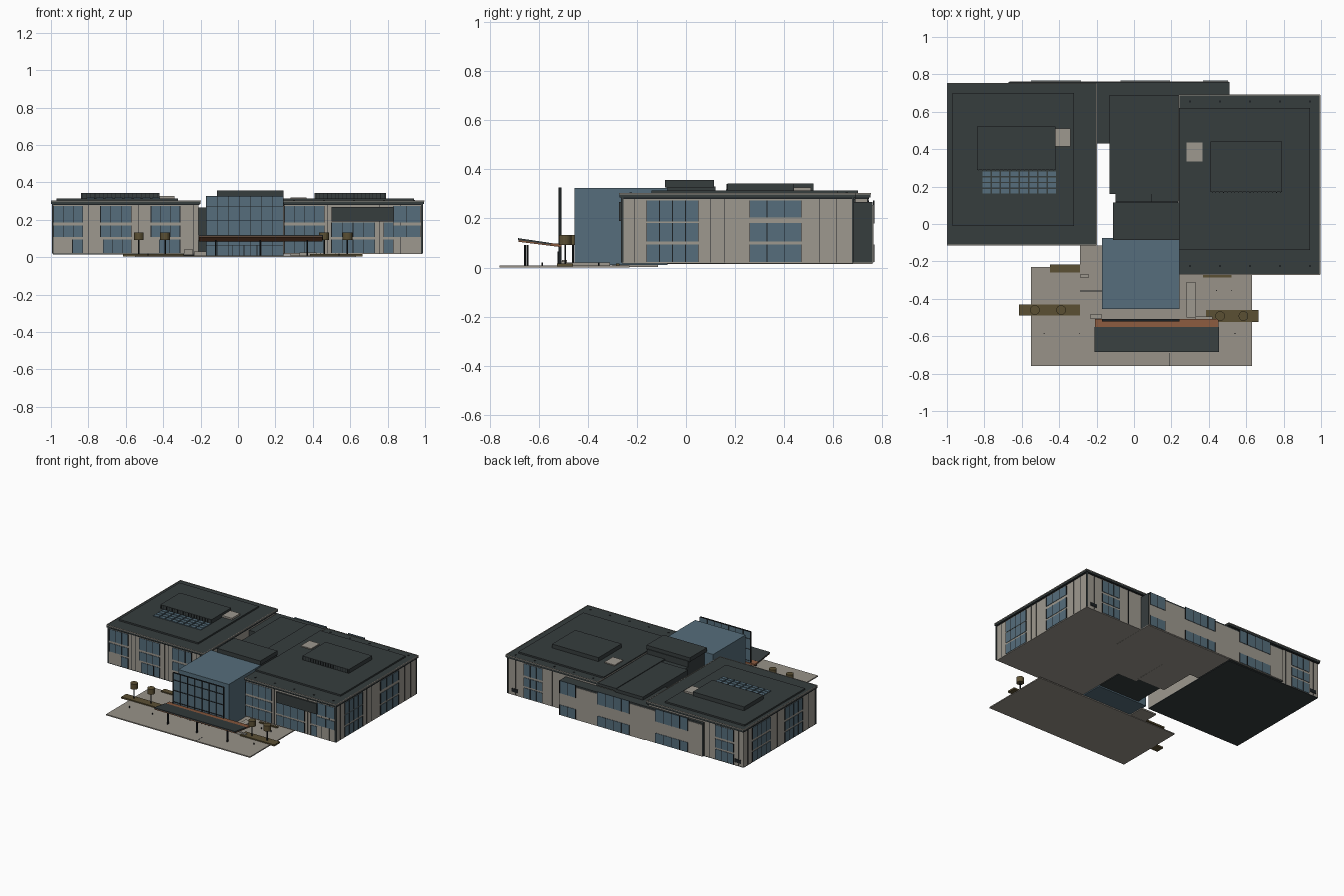
import bpy, bmesh, math

if "Cube" in bpy.data.objects:
    bpy.data.objects.remove(bpy.data.objects["Cube"])


def material(name, rgb):
    m = bpy.data.materials.new(name)
    m.diffuse_color = (*rgb, 1)
    m.use_nodes = True
    m.node_tree.nodes["Principled BSDF"].inputs["Base Color"].default_value = m.diffuse_color
    return m


DARK = material("dark_metal", (0.037, 0.047, 0.048))
STONE = material("warm_stone", (0.34, 0.315, 0.275))
PAVING = material("paving", (0.315, 0.29, 0.25))
GLASS = material("blue_glass", (0.092, 0.155, 0.2))
WOOD = material("copper_wood", (0.25, 0.1, 0.048))
OLIVE = material("olive_planting", (0.105, 0.08, 0.034))
LINE = material("black_frame", (0.012, 0.015, 0.017))


def finish(name, bm, mat):
    bmesh.ops.recalc_face_normals(bm, faces=bm.faces)
    me = bpy.data.meshes.new(name)
    bm.to_mesh(me)
    bm.free()
    me.materials.append(mat)
    ob = bpy.data.objects.new(name, me)
    bpy.context.collection.objects.link(ob)
    return ob


def boxes(name, mat, items):
    """One object made of boxes given as x0, x1, y0, y1, z0, z1."""
    bm = bmesh.new()
    for x0, x1, y0, y1, z0, z1 in items:
        vs = bmesh.ops.create_cube(bm, size=1)["verts"]
        for v in vs:
            v.co = (x0 + (v.co.x + .5) * (x1 - x0),
                    y0 + (v.co.y + .5) * (y1 - y0),
                    z0 + (v.co.z + .5) * (z1 - z0))
    return finish(name, bm, mat)


def prism(name, mat, profile, x0, x1):
    """Side profile in y, z stretched along x."""
    bm = bmesh.new()
    f = bm.faces.new([bm.verts.new((x0, y, z)) for y, z in profile])
    r = bmesh.ops.extrude_face_region(bm, geom=[f])
    for v in r["geom"]:
        if isinstance(v, bmesh.types.BMVert):
            v.co.x = x1
    return finish(name, bm, mat)


def cylinders(name, mat, items, sides=12):
    """One object made of upright cylinders given as x, y, radius, z0, z1."""
    bm = bmesh.new()
    for x, y, r, z0, z1 in items:
        vs = bmesh.ops.create_cone(bm, cap_ends=True, segments=sides, radius1=r,
                                   radius2=r, depth=z1 - z0)["verts"]
        bmesh.ops.translate(bm, verts=vs, vec=(x, y, (z0 + z1) / 2))
    ob = finish(name, bm, mat)
    return ob


def on_wall(axis, pos, out, a, b, z0, z1, t):
    lo, hi = sorted((pos - out * .002, pos + out * t))
    return (a, b, lo, hi, z0, z1) if axis == "y" else (lo, hi, a, b, z0, z1)


ROWS = ((.022, .094), (.107, .17), (.186, .273))


def facade(name, axis, pos, out, bays, joints=()):
    """Window bays (start, end, optional rows) with frames, plus cladding joints."""
    panes, bars = [], []
    for bay in bays:
        a, b = bay[:2]
        rows = bay[2] if len(bay) > 2 else ROWS
        for z0, z1 in rows:
            panes.append(on_wall(axis, pos, out, a, b, z0, z1, .003))
            n = max(1, round((b - a) / .06))
            for i in range(n + 1):
                c = a + (b - a) * i / n
                bars.append(on_wall(axis, pos, out, c - .0015, c + .0015, z0, z1, .005))
    for c in joints:
        bars.append(on_wall(axis, pos, out, c - .001, c + .001, .02, .285, .003))
    boxes(name + "_glass", GLASS, panes)
    boxes(name + "_frames", LINE, bars)


# Main wings: walls, floors, eaves and stepped roofs
boxes("left_wing_walls", STONE, [(-.99, -.21, -.1, .74, .02, .287)])
boxes("left_wing_floor", DARK, [(-.99, -.21, -.1, .74, .015, .02)])
boxes("right_wing_walls", STONE, [(.245, .985, -.26, .68, .016, .287),
                                  (.09, .25, .13, .68, .016, .275)])
for side, (x0, x1, y0, y1), (a0, a1, b0, b1) in (
        ("left", (-1, -.2, -.112, .752), (-.97, -.32, -.01, .7)),
        ("right", (.24, .995, -.27, .69), (.24, .94, -.14, .62))):
    boxes(side + "_wing_eaves", DARK, [(x0, x1, y0, y1, .285, .302)])
    boxes(side + "_raised_roof", DARK, [(a0, a1, b0, b1, .3, .313)])
    boxes(side + "_parapet_trim", STONE, [
        (x0, x1, y0 - .002, y0 + .002, .298, .304), (x0, x1, y1 - .002, y1 + .002, .298, .304),
        (x0 - .001, x0 + .003, y0, y1, .298, .304), (x1 - .003, x1 + .002, y0, y1, .298, .304)])
    # Shadow line below the eaves
    boxes(side + "_eaves_groove", LINE, [(x0 + .006, x1 - .006, y0 + .008, y1 - .006, .279, .286)])
boxes("link_roof", DARK, [(.09, .25, .12, .69, .275, .295)])

# Rooftop plant rooms with louvre fins
for side, (x0, x1, y0, y1) in (("left", (-.84, -.42, .29, .52)), ("right", (.41, .79, .17, .44))):
    boxes(side + "_plant_room", DARK, [(x0, x1, y0, y1, .31, .342)])
    fins = []
    for i in range(19):
        x = x0 + .008 + (x1 - x0 - .016) * i / 18
        fins.append((x - .0015, x + .0015, y0 - .004, y0, .315, .341))
    boxes(side + "_louvre_fins", LINE, fins)
boxes("roof_hatches", STONE, [(-.42, -.34, .415, .51, .31, .326), (.28, .365, .335, .435, .31, .32)])
boxes("skylights", GLASS, [(-.81 + i * .05, -.768 + i * .05, .163 + j * .031, .187 + j * .031, .312, .319)
                           for i in range(8) for j in range(4)])
boxes("roof_drains", LINE, [(x - .005, x + .005, y - .005, y + .005, .3, .305)
                            for x in (.3, .46, .62, .78, .94) for y in (-.225, .655)])

# Central and rear blocks
boxes("central_block", DARK, [(-.13, .1, .16, .69, .02, .29)])
boxes("rear_block", DARK, [(-.67, .51, .43, .76, .02, .267)])
boxes("rear_floor", STONE, [(-.2, .51, .43, .76, .015, .021), (-.13, .1, .16, .44, .015, .021)])
boxes("rear_cladding", STONE, [(-.665, .505, .755, .763, .02, .255)])
boxes("core_tower", DARK, [(-.1, .235, -.08, .12, .02, .33), (-.1, .235, .11, .17, .02, .285)])
boxes("core_roof", DARK, [(-.112, .243, -.085, .115, .326, .356)])

# Wall glazing
LOW, TOP, MID = ROWS
UP = (MID, TOP)
facade("left_front", "y", -.1, -1,
       [(-.985, -.83, UP), (-.885, -.83, (LOW,)), (-.735, -.57, UP), (-.72, -.57, (LOW,)),
        (-.465, -.31, UP), (-.42, -.31, (LOW,))], (-.8, -.77, -.53, -.5, -.27, -.24))
facade("right_front", "y", -.26, -1,
       [(.25, .46), (.5, .73, (LOW, (.107, .185))), (.78, .83, (LOW, (.107, .185))),
        (.83, .975, UP)], (.48, .755, .87, .93))
facade("right_side", "x", .985, 1,
       [(-.16, .05, (LOW, (.107, .182), (.188, .273))),
        (.26, .47, (LOW, (.107, .182), (.204, .273)))], (-.21, .155, .1, .545, .615))
facade("left_side", "x", -.99, -1, [(.43, .64), (.05, .26)], (.69, .345, -.02))
facade("rear", "y", .763, 1,
       [(a, b, (LOW, MID, (.18, .25))) for a, b in ((.37, .5), (-.07, .19), (-.55, -.285))],
       ())
facade("right_back", "y", .68, 1, [(.7, .85)], (.62, .92))
facade("left_back", "y", .74, 1, [(-.91, -.76)], (-.95, -.71))
boxes("front_sun_panel", DARK, [(.5, .835, -.272, -.255, .19, .268)])
boxes("corner_posts", DARK, [(.978, .99, -.265, -.255, .02, .29), (-.995, -.986, -.105, -.096, .02, .29),
                             (.978, .99, .676, .685, .02, .29)])
boxes("wall_vents", LINE, [(-.97, -.92, .74, .744, .04, .065), (.9, .95, .68, .684, .04, .065)])

# Entrance hall and the glazed screen before it
boxes("entrance_hall", GLASS, [(-.17, .243, -.455, -.075, .01, .324)])
boxes("entrance_screen", GLASS, [(-.17, .243, -.515, -.51, .01, .324)])
bars = [(-.17 + .413 * i / 7 - .0015, -.17 + .413 * i / 7 + .0015, -.52, -.508, .01, .326) for i in range(8)]
bars += [(-.17, .243, -.52, -.508, z - .0015, z + .0015) for z in (.065, .11, .195, .272, .325)]
boxes("screen_mullions", LINE, bars)
boxes("entrance_doors", LINE, [(x, x + .003, -.523, -.515, .01, .065) for x in (-.03, .03, .035, .1)])

# Sloping canopy with timber soffit and slim posts
prism("canopy_roof", DARK, [(-.685, .112), (-.55, .093), (-.55, .1), (-.685, .12)], -.21, .455)
prism("canopy_soffit", WOOD, [(-.683, .105), (-.507, .083), (-.507, .096), (-.55, .0995),
                              (-.55, .094), (-.683, .113)], -.208, .453)
cylinders("canopy_posts", LINE, [(x, y, .004, .005, .092) for x in (-.12, .12, .37) for y in (-.655, -.645)], 8)

# Forecourt paving, low walls and steps
boxes("forecourt", PAVING, [(-.55, .63, -.76, -.23, 0, .008), (-.29, -.16, -.3, -.115, .003, .014)])
boxes("low_walls", STONE, [(-.235, -.17, -.505, -.485, .008, .03), (.28, .33, -.5, -.31, .008, .02),
                           (.33, .42, -.51, -.495, .008, .025), (-.29, -.24, -.285, -.27, .008, .04)])
boxes("paving_joints", LINE, [(.189, .192, -.76, -.69, .007, .009), (-.29, -.17, -.36, -.355, .007, .012)])
cylinders("bollards", LINE, [(x, y, .003, .008, .02) for x, y in
                             ((-.48, -.585), (-.29, -.585), (.54, -.585), (.3, -.355), (.44, -.355), (.52, -.355))], 6)

# Planting beds and clipped trees
boxes("planting_beds", OLIVE, [(-.615, -.29, -.49, -.43, .004, .016), (.385, .665, -.525, -.46, .004, .016),
                               (-.45, -.29, -.258, -.217, .004, .016), (.37, .52, -.285, -.27, .004, .016)])
spots = ((-.53, -.46), (-.39, -.46), (.46, -.492), (.585, -.492))
cylinders("tree_trunks", LINE, [(x, y, .004, .01, .095) for x, y in spots], 8)
cylinders("tree_crowns", OLIVE, [(x, y, .026, .092, .132) for x, y in spots], 16)
